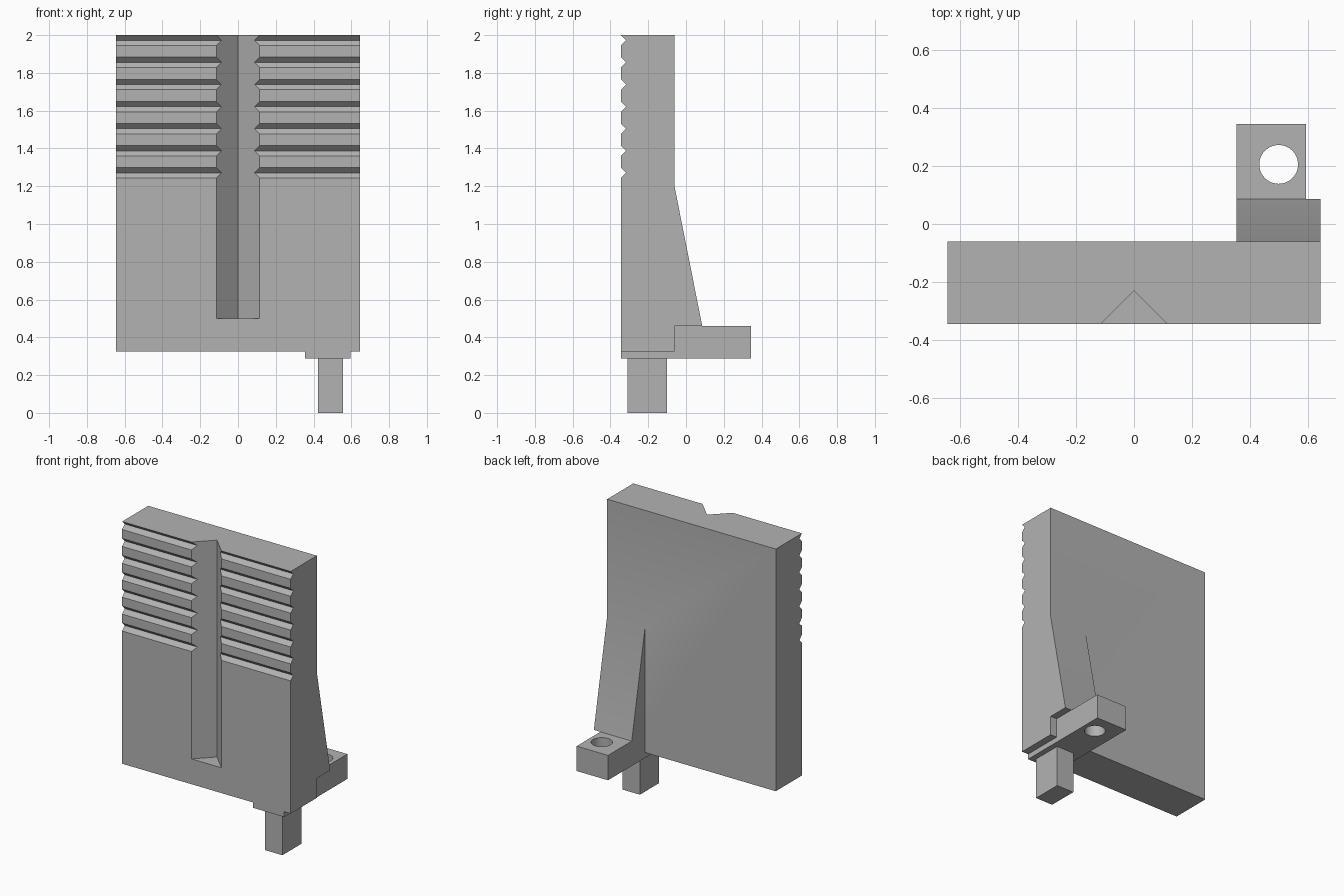
import bpy
import bmesh
from mathutils import Vector

cube = bpy.data.objects.get("Cube")
if cube:
    bpy.data.objects.remove(cube, do_unlink=True)

grey = bpy.data.materials.new("plain grey")
grey.use_nodes = True
colour = (0.45, 0.45, 0.45, 1)
grey.diffuse_color = colour
grey.node_tree.nodes["Principled BSDF"].inputs["Base Color"].default_value = colour


def prism(name, profile, low, high, axis):
    """Extrude a 2D profile along x (profile in y, z) or z (profile in x, y)."""
    place = (lambda a, b: (low, a, b)) if axis == "x" else (lambda a, b: (a, b, low))
    step = Vector((high - low, 0, 0)) if axis == "x" else Vector((0, 0, high - low))
    bm = bmesh.new()
    face = bm.faces.new([bm.verts.new(place(a, b)) for a, b in profile])
    top = bmesh.ops.extrude_face_region(bm, geom=[face])["geom"]
    bmesh.ops.translate(bm, vec=step, verts=[v for v in top if isinstance(v, bmesh.types.BMVert)])
    bmesh.ops.recalc_face_normals(bm, faces=bm.faces)
    mesh = bpy.data.meshes.new(name)
    bm.to_mesh(mesh)
    bm.free()
    mesh.materials.append(grey)
    obj = bpy.data.objects.new(name, mesh)
    bpy.context.collection.objects.link(obj)
    return obj


def combine(target, other, operation):
    """Apply a boolean and discard the helper part."""
    other.hide_render = True
    mod = target.modifiers.new("combine", "BOOLEAN")
    mod.object, mod.operation, mod.solver = other, operation, "EXACT"
    bpy.context.view_layer.objects.active = target
    bpy.ops.object.modifier_apply(modifier=mod.name)
    bpy.data.objects.remove(other, do_unlink=True)


def rect(x0, x1, y0, y1):
    return [(x0, y0), (x1, y0), (x1, y1), (x0, y1)]


HALF, FRONT, BACK = 0.645, -0.345, -0.06
BOTTOM, TOP, LUG_TOP = 0.325, 2.0, 0.46
LUG_LEFT, LUG_RIGHT = 0.355, 0.595

# Jaw plate with seven gripping notches across its front
notch = 0.0275
profile = [(BACK, TOP), (BACK, BOTTOM), (FRONT, BOTTOM)]
for i in reversed(range(7)):
    z = TOP - notch - i * 0.117
    profile += [(FRONT, z - notch), (FRONT + notch, z), (FRONT, z + notch)]
plate = prism("jaw_plate", profile, -HALF, HALF, "x")

# Upright V groove, open at the top
groove = prism("groove_cutter", [(-0.165, -0.395), (0.165, -0.395), (0, -0.23)], 0.5, 2.1, "z")
combine(plate, groove, "DIFFERENCE")

# Sloping rib behind the plate
rib = prism("rib", [(BACK, LUG_TOP), (0.086, LUG_TOP), (BACK, 1.195)], LUG_LEFT, HALF, "x")
combine(plate, rib, "UNION")

# Stepped mounting lug with a round screw hole
lug = prism("mounting_lug", [(FRONT, 0.288), (0.345, 0.288), (0.345, LUG_TOP), (BACK, LUG_TOP),
                             (BACK, BOTTOM), (FRONT, BOTTOM)], LUG_LEFT, LUG_RIGHT, "x")
bpy.ops.mesh.primitive_cylinder_add(vertices=48, radius=0.067, depth=1, location=(0.5, 0.206, 0.4))
drill = bpy.context.object
drill.name = "hole_cutter"
drill.data.materials.append(grey)
combine(lug, drill, "DIFFERENCE")
combine(plate, lug, "UNION")

# Square peg under the lug
peg = prism("square_peg", rect(0.423, 0.557, -0.31, -0.1), 0, 0.288, "z")

# Smooth the hole wall, keep all edges sharp
for obj in (plate, peg):
    bpy.ops.object.select_all(action="DESELECT")
    obj.select_set(True)
    bpy.context.view_layer.objects.active = obj
    bpy.ops.object.shade_smooth_by_angle(angle=0.5)
